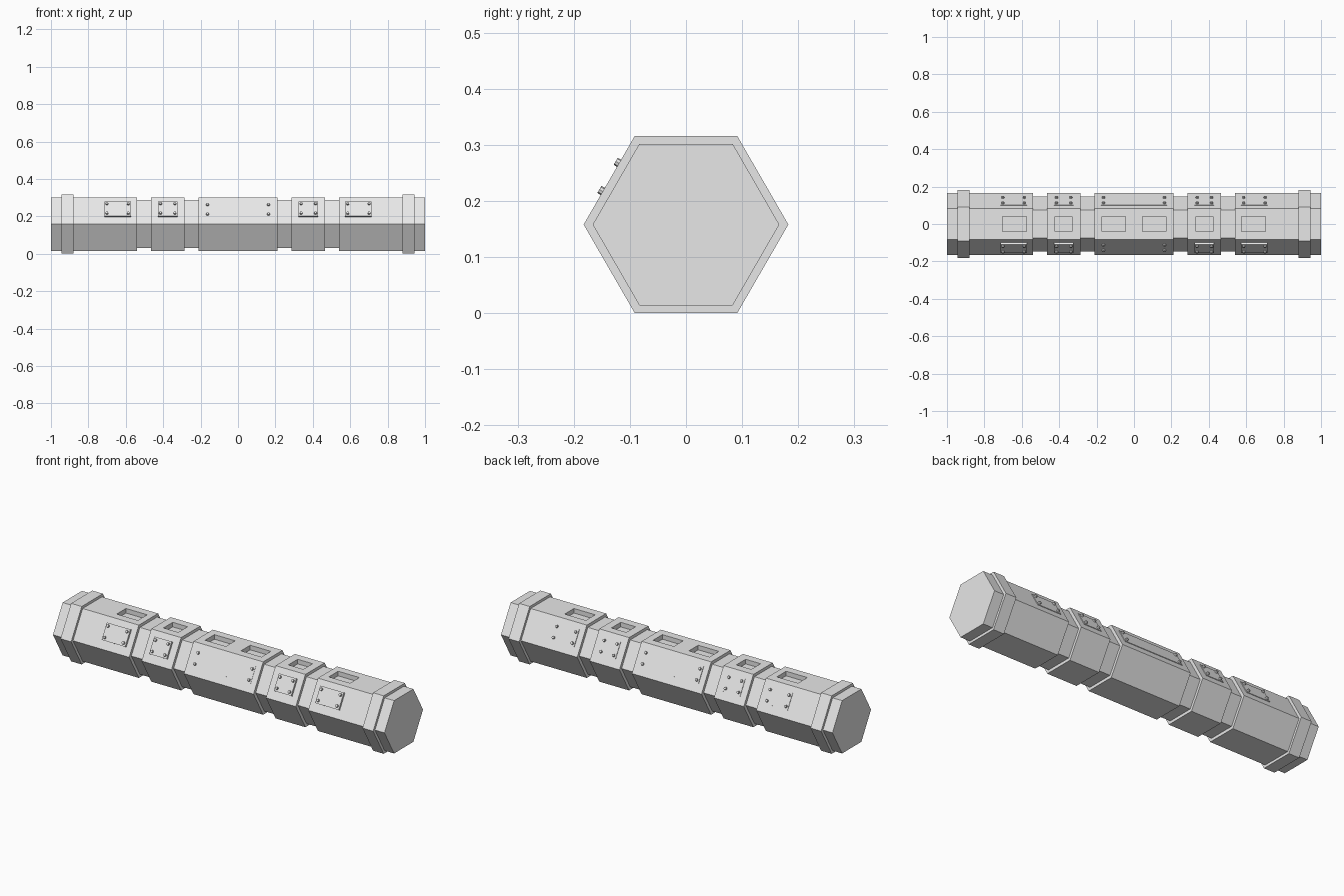
import bpy, bmesh, math
from mathutils import Matrix, Vector

if "Cube" in bpy.data.objects:
    bpy.data.objects.remove(bpy.data.objects["Cube"])

AXIS_Z = 0.158      # height of the long axis
BODY = 0.144        # axis to flat of the main body
GROOVE = 0.128
RING = 0.158

grey = bpy.data.materials.new("light_grey")
grey.use_nodes = True
grey.diffuse_color = (0.8, 0.8, 0.8, 1)
grey.node_tree.nodes["Principled BSDF"].inputs["Base Color"].default_value = (0.8, 0.8, 0.8, 1)


def finish(name, bm):
    bmesh.ops.recalc_face_normals(bm, faces=bm.faces)
    mesh = bpy.data.meshes.new(name)
    bm.to_mesh(mesh)
    bm.free()
    mesh.materials.append(grey)
    obj = bpy.data.objects.new(name, mesh)
    bpy.context.collection.objects.link(obj)
    return obj


def hex_loft(name, stations):
    """Hexagonal solid along x through (x, flat distance) stations."""
    bm = bmesh.new()
    loops = []
    for x, flat in stations:
        r = flat / math.cos(math.pi / 6)
        loops.append([bm.verts.new((x, r * math.cos(i * math.pi / 3),
                                    AXIS_Z + r * math.sin(i * math.pi / 3)))
                      for i in range(6)])
    for a, b in zip(loops, loops[1:]):
        for i in range(6):
            j = (i + 1) % 6
            bm.faces.new((a[i], a[j], b[j], b[i]))
    bm.faces.new(loops[0])
    bm.faces.new(loops[-1])
    return finish(name, bm)


def add_box(bm, centre, size, frame=Matrix()):
    bmesh.ops.create_cube(bm, size=1, matrix=frame @ Matrix.Translation(centre)
                          @ Matrix.Diagonal((*size, 1)))


# Hexagonal body with four grooves
stations = [(-1, BODY)]
for start, end in ((-0.54, -0.465), (-0.285, -0.21), (0.21, 0.285), (0.465, 0.54)):
    stations += [(start, BODY), (start, GROOVE), (end, GROOVE), (end, BODY)]
stations.append((1, BODY))
body = hex_loft("hexagonal_body", stations)

# Rectangular pockets along the top
bm = bmesh.new()
for side in (-1, 1):
    for x, width in ((0.64, 0.128), (0.377, 0.09), (0.108, 0.125)):
        add_box(bm, (side * x, 0, AXIS_Z + BODY), (width, 0.08, 0.05))
cutter = finish("pocket_cutter", bm)
cutter.hide_render = True
cut = body.modifiers.new("pockets", "BOOLEAN")
cut.object = cutter
cut.solver = "EXACT"
bpy.context.view_layer.objects.active = body
bpy.ops.object.modifier_apply(modifier=cut.name)
bpy.data.objects.remove(cutter)

# Raised collars near both ends
for name, x in (("right_collar", -0.911), ("left_collar", 0.911)):
    hex_loft(name, [(x - 0.032, RING), (x + 0.032, RING)])


def bolted_plate(name, x, width, side, proud):
    """Plate with four corner bolts on an upper sloping flat; side -1 is front."""
    normal = Vector((0, side * math.cos(math.pi / 6), 0.5))
    along = Vector((1, 0, 0))
    up = normal.cross(along)
    frame = Matrix((along, up, normal)).transposed().to_4x4()
    frame.translation = Vector((x, 0, AXIS_Z)) + normal * BODY
    bm = bmesh.new()
    base = -0.01
    # Slightly above the middle of the flat
    shift = 0.006 * (1 if up.z > 0 else -1)
    add_box(bm, (0, shift, (proud + base) / 2), (width, 0.09, proud - base), frame)
    for sx in (-1, 1):
        for sy in (-1, 1):
            spot = (sx * (width / 2 - 0.014), shift + sy * 0.029, proud + 0.004)
            bmesh.ops.create_cone(bm, cap_ends=True, segments=8, radius1=0.008,
                                  radius2=0.007, depth=0.012,
                                  matrix=frame @ Matrix.Translation(spot))
    finish(name, bm)


# Service plates on the front and back upper flats
for label, side, proud in (("front", -1, 0.011), ("back", 1, 0.003)):
    for hand, sign in (("right", -1), ("left", 1)):
        bolted_plate(f"{label}_{hand}_outer_plate", sign * 0.644, 0.142, side, proud)
        bolted_plate(f"{label}_{hand}_inner_plate", sign * 0.376, 0.105, side, proud)
    bolted_plate(f"{label}_middle_plate", 0, 0.354, side, 0.001 if side < 0 else proud)
